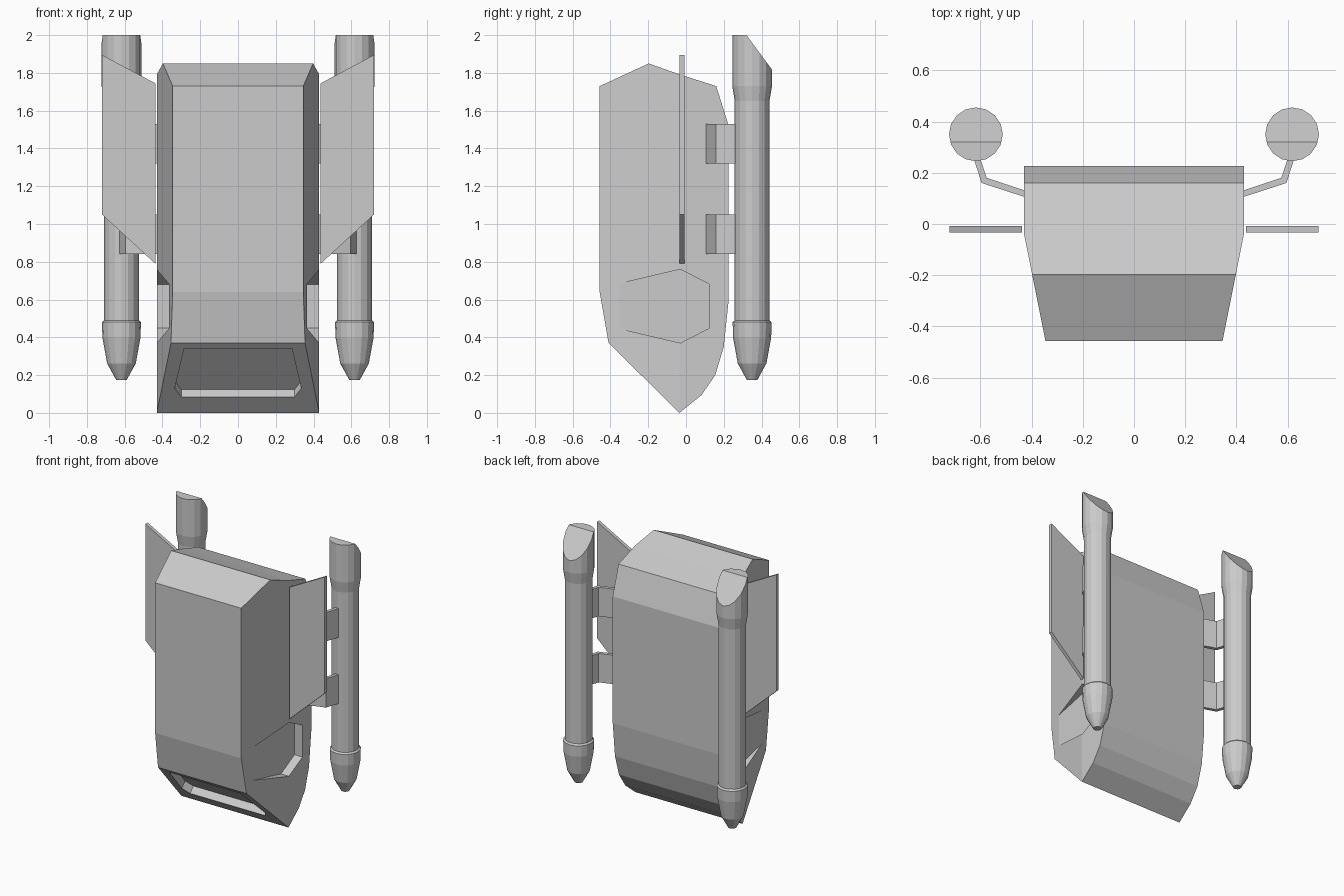
import bpy, bmesh, math
from mathutils import Vector

if "Cube" in bpy.data.objects:
    bpy.data.objects.remove(bpy.data.objects["Cube"])


def finish(bm, name):
    bmesh.ops.recalc_face_normals(bm, faces=bm.faces[:])
    me = bpy.data.meshes.new(name)
    bm.to_mesh(me)
    bm.free()
    ob = bpy.data.objects.new(name, me)
    bpy.context.collection.objects.link(ob)
    return ob


def prism(name, loop, offset):
    """Closed solid: a planar loop swept along an offset vector."""
    bm = bmesh.new()
    a = [bm.verts.new(p) for p in loop]
    b = [bm.verts.new(Vector(p) + Vector(offset)) for p in loop]
    bm.faces.new(a)
    bm.faces.new(b)
    n = len(a)
    for i in range(n):
        j = (i + 1) % n
        bm.faces.new((a[i], a[j], b[j], b[i]))
    return finish(bm, name)


def cut(target, cutter):
    cutter.hide_render = True
    mod = target.modifiers.new("cut", 'BOOLEAN')
    mod.operation = 'DIFFERENCE'
    mod.solver = 'EXACT'
    mod.object = cutter
    bpy.context.view_layer.objects.active = target
    bpy.ops.object.modifier_apply(modifier=mod.name)
    bpy.data.objects.remove(cutter)


# Hull: side profile (y, z), narrowing toward the front
BREAK = -0.035
front = [(BREAK, 0.0), (-0.41, 0.37), (-0.457, 0.64), (-0.457, 1.73),
         (-0.197, 1.85), (BREAK, 1.792)]
rear = [(0.16, 1.73), (0.226, 1.52), (0.226, 0.60), (0.20, 0.35),
        (0.155, 0.20), (0.083, 0.095)]
profile = front + rear


def half_width(y):
    return 0.43 - 0.2 * max(0.0, BREAK - y)


bm = bmesh.new()
sides = [[bm.verts.new((s * half_width(y), y, z)) for y, z in profile] for s in (1, -1)]
nf, n = len(front), len(profile)
for v in sides:
    bm.faces.new(v[:nf])
    bm.faces.new(v[nf - 1:] + v[:1])
for i in range(n):
    j = (i + 1) % n
    bm.faces.new((sides[0][i], sides[0][j], sides[1][j], sides[1][i]))
hull = finish(bm, "hull")

# Recessed front window in the sloping nose face
inward = Vector((0, 0.37, 0.375)).normalized()
half = [(0.285, 0.34), (0.335, 0.13), (0.30, 0.085)]
outline = half + [(-x, z) for x, z in reversed(half)]
loop = [Vector((x, -0.41 + (0.37 - z) / 0.37 * 0.375, z)) - inward * 0.1 for x, z in outline]
cut(hull, prism("front_window_cutter", loop, inward * 0.155))

# Recessed six-sided side windows
hexagon = [(-0.37, 0.68), (-0.03, 0.76), (0.125, 0.68),
           (0.125, 0.45), (-0.03, 0.37), (-0.37, 0.45)]
for s in (1, -1):
    loop = [(s * 0.366, y, z) for y, z in hexagon]
    cut(hull, prism("side_window_cutter", loop, (s * 0.3, 0, 0)))


# Engine pod: lathed profile (radius, z) with a slanted cut at the top
POD_X, POD_Y, SEGMENTS = 0.617, 0.35, 16
pod_profile = [(0.028, 0.175), (0.076, 0.262), (0.101, 0.40), (0.103, 0.48),
               (0.092, 0.49), (0.092, 1.65), (0.105, 1.73), (0.105, 2.0)]


def pod(name, s):
    bm = bmesh.new()
    rings = []
    for r, z in pod_profile:
        rings.append([bm.verts.new((s * POD_X + r * math.cos(t), POD_Y + r * math.sin(t), z))
                      for t in (2 * math.pi * i / SEGMENTS for i in range(SEGMENTS))])
    for a, b in zip(rings, rings[1:]):
        for i in range(SEGMENTS):
            j = (i + 1) % SEGMENTS
            bm.faces.new((a[i], a[j], b[j], b[i]))
    bm.faces.new(rings[0])
    bm.faces.new(rings[-1])
    cut_edge = bmesh.ops.bisect_plane(
        bm, geom=bm.verts[:] + bm.edges[:] + bm.faces[:],
        plane_co=(0, 0.32, 2.0), plane_no=(0, 1.35, 1.0), clear_outer=True)
    bmesh.ops.holes_fill(bm, edges=[e for e in bm.edges if e.is_boundary], sides=0)
    return finish(bm, name)


# Bent pylon cross-section (x, y), front edge then back edge
pylon = [(0.425, 0.105), (0.595, 0.16), (0.63, 0.27),
         (0.605, 0.27), (0.575, 0.18), (0.425, 0.13)]
wing = [(0.438, 1.745), (0.72, 1.895), (0.72, 1.05), (0.438, 0.79)]

for s, side in ((1, "right"), (-1, "left")):
    pod("engine_pod_" + side, s)
    prism("wing_" + side, [(s * x, -0.034, z) for x, z in wing], (0, 0.026, 0))
    for z, level in ((0.84, "lower"), (1.32, "upper")):
        prism(f"pylon_{level}_{side}", [(s * x, y, z) for x, y in pylon], (0, 0, 0.21))
